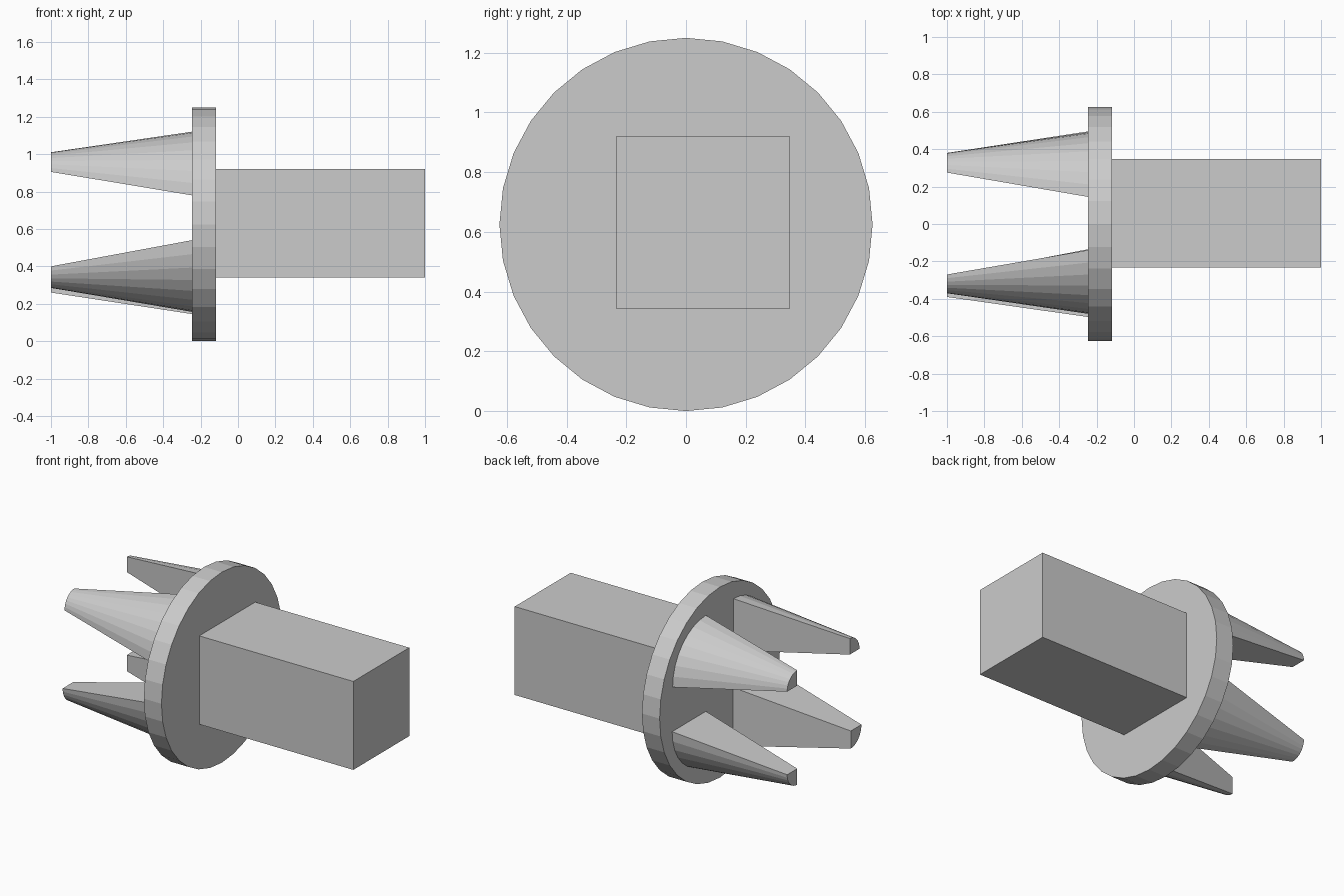
import bpy, bmesh, math
from mathutils import Matrix

if "Cube" in bpy.data.objects:
    bpy.data.objects.remove(bpy.data.objects["Cube"])

DISC_L, DISC_R = -0.246, -0.118
RADIUS = 0.625


def finish(name, bm):
    bmesh.ops.recalc_face_normals(bm, faces=bm.faces)
    mesh = bpy.data.meshes.new(name)
    bm.to_mesh(mesh)
    bm.free()
    ob = bpy.data.objects.new(name, mesh)
    bpy.context.collection.objects.link(ob)
    return ob


def quarter(bm, x, y0, y1, z0, z1, steps=8):
    """Quarter-round section: inner corner (y0, z0), arc reaching y1 and z1."""
    ring = [bm.verts.new((x, y0, z0))]
    for i in range(steps + 1):
        a = math.pi / 2 * i / steps
        ring.append(bm.verts.new((x, y0 + (y1 - y0) * math.cos(a),
                                  z0 + (z1 - z0) * math.sin(a))))
    return ring


def prong(name, base, tip):
    bm = bmesh.new()
    a = quarter(bm, DISC_L, *base)
    b = quarter(bm, -1.0, *tip)
    n = len(a)
    for i in range(n):
        j = (i + 1) % n
        bm.faces.new((a[i], a[j], b[j], b[i]))
    bm.faces.new(a)
    bm.faces.new(b)
    return finish(name, bm)


# Round flange, 32 flat sides, axis along x
bm = bmesh.new()
bmesh.ops.create_cone(bm, cap_ends=True, segments=32, radius1=RADIUS,
                      radius2=RADIUS, depth=DISC_R - DISC_L)
bmesh.ops.transform(bm, verts=bm.verts,
                    matrix=Matrix.Translation(((DISC_L + DISC_R) / 2, 0, RADIUS))
                    @ Matrix.Rotation(math.pi / 2, 4, 'Y'))
finish("flange_disc", bm)

# Square block, set slightly off centre on the flange
bm = bmesh.new()
bmesh.ops.create_cube(bm, size=1)
bmesh.ops.transform(bm, verts=bm.verts,
                    matrix=Matrix.Translation(((1 + DISC_R) / 2, 0.057, 0.631))
                    @ Matrix.Diagonal((1 - DISC_R, 0.58, 0.58, 1)))
finish("square_block", bm)

# Four tapered quarter-round prongs: (y corner, y outer, z corner, z outer)
prong("front_upper_prong", (-0.14, -0.48, 0.78, 1.12), (-0.27, -0.37, 0.905, 1.01))
prong("back_upper_prong", (0.145, 0.49, 0.78, 1.12), (0.275, 0.38, 0.91, 1.01))
prong("front_lower_prong", (-0.135, -0.497, 0.54, 0.157), (-0.28, -0.39, 0.40, 0.285))
prong("back_lower_prong", (0.145, 0.495, 0.49, 0.145), (0.275, 0.38, 0.365, 0.26))
